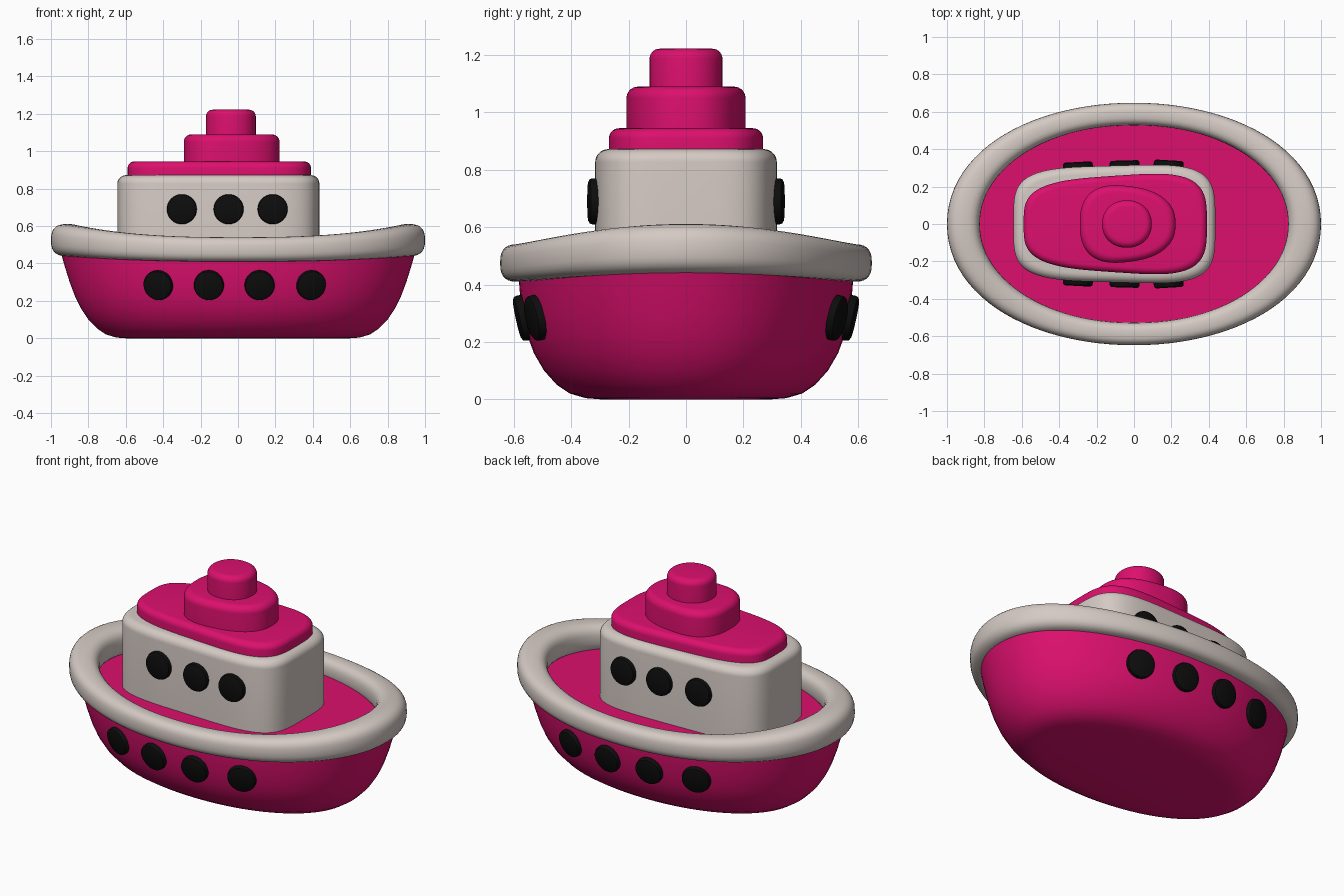
import bpy, bmesh, math
from mathutils import Vector

if "Cube" in bpy.data.objects:
    bpy.data.objects.remove(bpy.data.objects["Cube"])


def material(name, rgb):
    m = bpy.data.materials.new(name)
    m.diffuse_color = (*rgb, 1)
    m.use_nodes = True
    m.node_tree.nodes["Principled BSDF"].inputs["Base Color"].default_value = m.diffuse_color
    return m


PINK = material("pink", (0.72, 0.005, 0.155))
CREAM = material("cream", (0.66, 0.59, 0.55))
BLACK = material("black", (0.004, 0.004, 0.004))
N = 96


def spow(v, e):
    return math.copysign(abs(v) ** e, v)


def outline(a, b, p, taper=0.0, cx=0.0):
    """Closed superellipse, narrowing along x."""
    pts = []
    for i in range(N):
        t = 2 * math.pi * i / N
        u = spow(math.cos(t), 2 / p)
        pts.append((cx + a * u, b * spow(math.sin(t), 2 / p) * (1 + taper * u)))
    return pts


def half_width(x, a, b, p, taper=0.0, cx=0.0):
    u = (x - cx) / a
    return b * (1 - abs(u) ** p) ** (1 / p) * (1 + taper * u)


def skin(name, rings, mat, closed=False):
    """Join rings of points with quads; cap the ends unless it closes on itself."""
    bm = bmesh.new()
    rows = [[bm.verts.new(c) for c in ring] for ring in rings]
    n = len(rows[0])
    for k in range(len(rows) if closed else len(rows) - 1):
        lo, hi = rows[k], rows[(k + 1) % len(rows)]
        for i in range(n):
            j = (i + 1) % n
            bm.faces.new((lo[i], lo[j], hi[j], hi[i]))
    if not closed:
        bm.faces.new(rows[0][::-1])
        bm.faces.new(rows[-1])
    bmesh.ops.recalc_face_normals(bm, faces=bm.faces)
    return finish(name, bm, mat)


def finish(name, bm, mat):
    me = bpy.data.meshes.new(name)
    bm.to_mesh(me)
    bm.free()
    ob = bpy.data.objects.new(name, me)
    bpy.context.collection.objects.link(ob)
    me.materials.append(mat)
    bpy.ops.object.select_all(action='DESELECT')
    ob.select_set(True)
    bpy.context.view_layer.objects.active = ob
    bpy.ops.object.shade_smooth_by_angle(angle=math.radians(40))
    return ob


def tier(name, z0, z1, r, mat, a, b, p, taper, cx):
    """Upright block with a rounded upper edge."""
    rings = [[(x, y, z0) for x, y in outline(a, b, p, taper, cx)]]
    for k in range(8):
        ang = math.pi / 2 * k / 7
        d = r * (1 - math.cos(ang))
        rings.append([(x, y, z1 - r + r * math.sin(ang))
                      for x, y in outline(a - d, b - d, p, taper, cx)])
    return skin(name, rings, mat)


# hull with rounded bilge; its flat top is the deck
HULL = [(0, .60, .30), (.004, .65, .35), (.02, .705, .405), (.05, .75, .45),
        (.1, .80, .495), (.16, .84, .53), (.22, .87, .552), (.3, .90, .57),
        (.38, .925, .58), (.45, .945, .585)]
skin("hull", [[(x, y, z) for x, y in outline(a, b, 2.1)] for z, a, b in HULL], PINK)

# puffy rim, higher and wider at bow and stern
rings = []
for i in range(N):
    t = 2 * math.pi * i / N
    c, s = math.cos(t), math.sin(t)
    e = abs(c) ** 2.5
    mid = Vector((.912 * spow(c, .97), .588 * spow(s, .97), .475 + .05 * e))
    out = Vector((c / .912, s / .588, 0)).normalized()
    w, h = .06 + .028 * e, .065 + .021 * e
    rings.append([mid + out * w * spow(math.cos(q), .75)
                  + Vector((0, 0, h * spow(math.sin(q), .75)))
                  for q in (2 * math.pi * k / 28 for k in range(28))])
skin("rim", rings, CREAM, closed=True)

# cabin and stacked roof tiers
CABIN = (.54, .312, 4.2, .05, -.105)
tier("cabin", .43, .872, .045, CREAM, *CABIN)
tier("roof", .85, .945, .035, PINK, .49, .258, 3.6, .13, -.10)
tier("upper_roof", .93, 1.09, .04, PINK, .256, .203, 2.5, -.14, -.034)
tier("funnel", 1.07, 1.222, .035, PINK, .133, .127, 2.1, 0, -.038)


def porthole(name, pos, normal):
    """Round plug with a softened face, set into the wall."""
    rot = Vector(normal).to_track_quat('Z', 'Y').to_matrix()
    prof = [(-.035, .08), (.012, .08), (.021, .077), (.026, .068)]
    rings = [[Vector(pos) + rot @ Vector((r * math.cos(a), r * math.sin(a), z))
              for a in (2 * math.pi * k / 32 for k in range(32))] for z, r in prof]
    skin(name, rings, BLACK)


def porthole_row(name, xs, z, tilt, shape):
    for side in (-1, 1):
        for k, x in enumerate(xs):
            y = half_width(x, *shape)
            slope = (half_width(x + .01, *shape) - half_width(x - .01, *shape)) / .02
            label = "%s_%s_%d" % (name, "front" if side < 0 else "back", k + 1)
            porthole(label, (x, side * y, z), (-slope, side, tilt))


porthole_row("cabin_window", (-.3, -.05, .185), .69, 0, CABIN)
porthole_row("hull_porthole", (-.425, -.155, .115, .39), .285, -.22, (.895, .567, 2.1))
